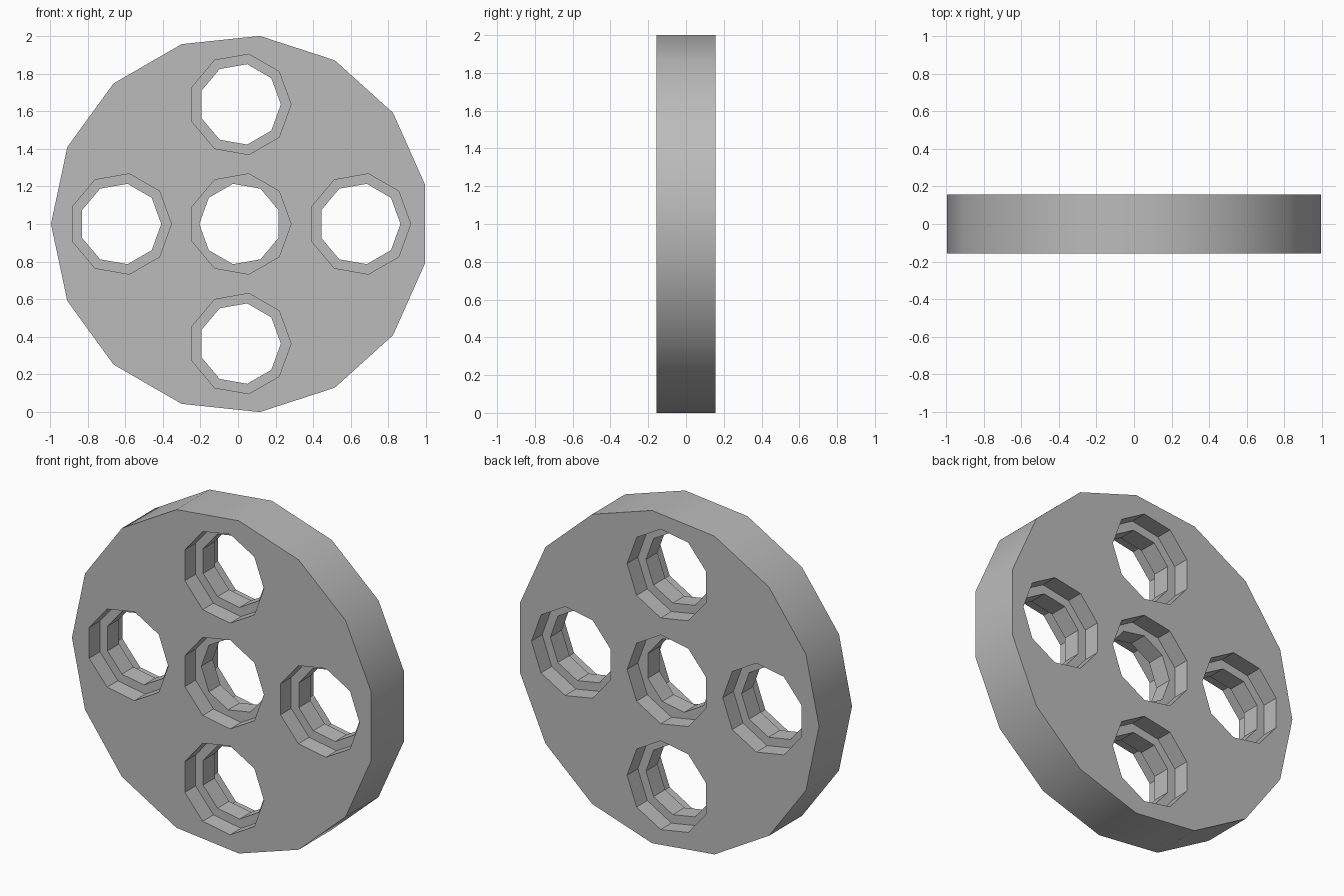
import bpy, bmesh, math

if "Cube" in bpy.data.objects:
    bpy.data.objects.remove(bpy.data.objects["Cube"])

CX, CZ = 0.011, 1.0      # wheel centre
HALF = 0.157             # half the thickness
LIP = 0.055              # half the width of the lip inside each hole
SPACING = 0.636          # distance from the centre hole to the others


def add_rings(bm, x, z, sides, rings):
    """Closed solid along y from rings of (y, radius, start angle)."""
    loops = []
    for y, radius, start in rings:
        angles = [start + math.tau * i / sides for i in range(sides)]
        loops.append([bm.verts.new((x + radius * math.cos(a), y, z + radius * math.sin(a)))
                      for a in angles])
    for a, b in zip(loops, loops[1:]):
        for i in range(sides):
            j = (i + 1) % sides
            bm.faces.new((a[i], a[j], b[j], b[i]))
    bm.faces.new(loops[0])
    bm.faces.new(loops[-1])


def make_object(name, bm):
    bmesh.ops.recalc_face_normals(bm, faces=bm.faces)
    mesh = bpy.data.meshes.new(name)
    bm.to_mesh(mesh)
    bm.free()
    obj = bpy.data.objects.new(name, mesh)
    bpy.context.collection.objects.link(obj)
    return obj


# Faceted disc
bm = bmesh.new()
add_rings(bm, CX, CZ, 15, [(-HALF, 1.0055, math.pi), (HALF, 1.0055, math.pi)])
wheel = make_object("wheel_disc", bm)

grey = bpy.data.materials.new("grey")
grey.use_nodes = True
colour = (0.5, 0.5, 0.5, 1)
grey.diffuse_color = colour
grey.node_tree.nodes["Principled BSDF"].inputs["Base Color"].default_value = colour
wheel.data.materials.append(grey)

# Stepped holes: a wide recess on each side of a narrower lip
bm = bmesh.new()
for dx, dz in ((0, 0), (1, 0), (-1, 0), (0, 1), (0, -1)):
    turn = 0 if dx or dz else math.pi / 9      # the centre lip is turned half a side
    wide, narrow, out = 0.271, 0.217, HALF + 0.1
    add_rings(bm, CX + dx * SPACING, CZ + dz * SPACING, 9, [
        (-out, wide, 0), (-LIP, wide, 0), (-LIP, narrow, turn),
        (LIP, narrow, turn), (LIP, wide, 0), (out, wide, 0)])
cutter = make_object("hole_cutter", bm)
cutter.data.materials.append(grey)
cutter.hide_render = True

cut = wheel.modifiers.new("holes", 'BOOLEAN')
cut.operation = 'DIFFERENCE'
cut.solver = 'EXACT'
cut.object = cutter

bpy.ops.object.select_all(action='DESELECT')
wheel.select_set(True)
bpy.context.view_layer.objects.active = wheel
bpy.ops.object.modifier_apply(modifier="holes")
bpy.data.objects.remove(cutter)

# Soft rim, crisp hole edges
bpy.ops.object.shade_smooth_by_angle(angle=math.radians(30))
